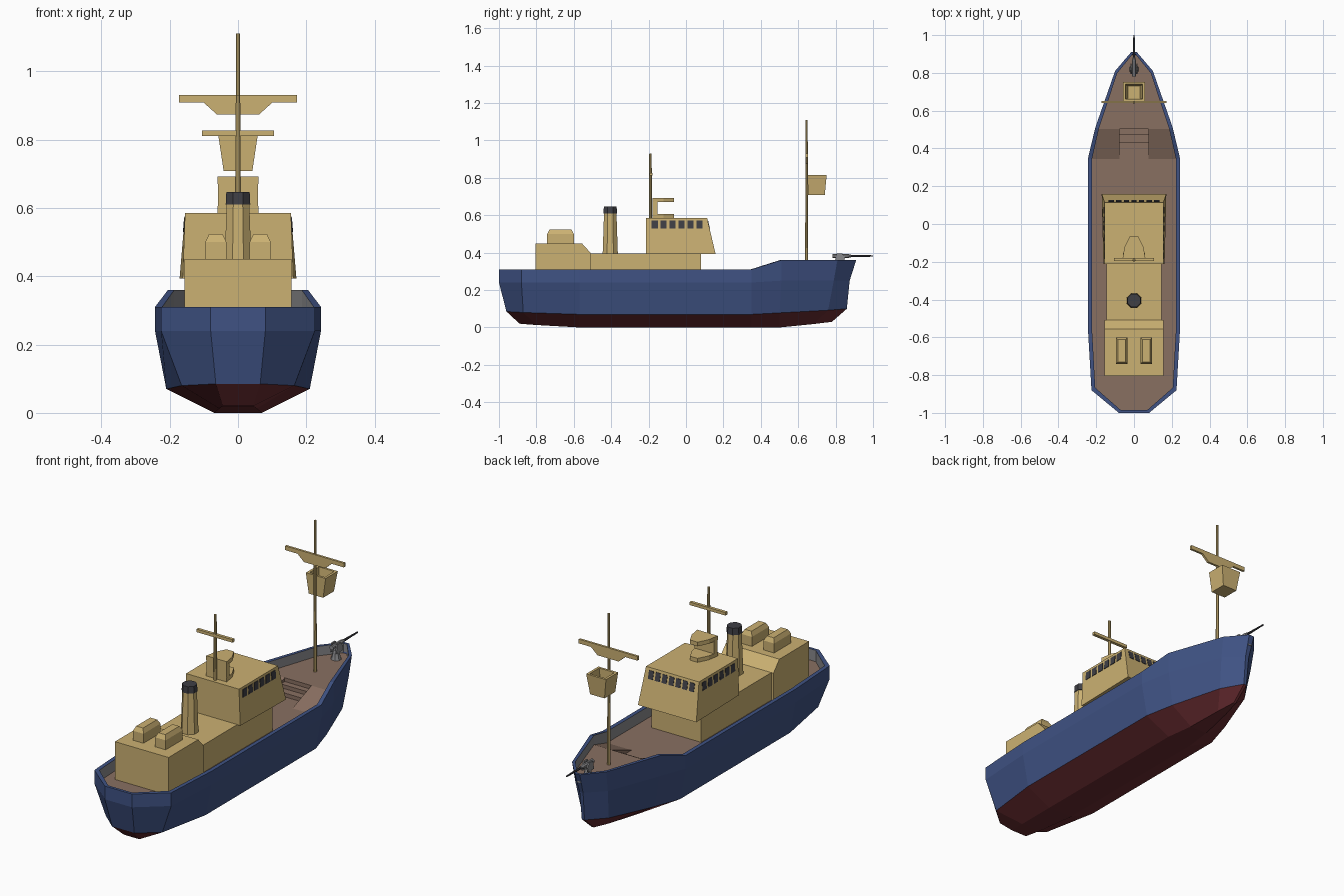
import bpy, bmesh, math
from mathutils import Vector

if "Cube" in bpy.data.objects:
    bpy.data.objects.remove(bpy.data.objects["Cube"])


def material(name, r, g, b):
    m = bpy.data.materials.new(name)
    m.diffuse_color = (r, g, b, 1)
    m.use_nodes = True
    m.node_tree.nodes["Principled BSDF"].inputs["Base Color"].default_value = m.diffuse_color
    return m


RED = material("red_paint", .14, .025, .03)
BLUE = material("blue_paint", .05, .085, .23)
TAN = material("tan_paint", .60, .44, .17)
BROWN = material("deck_brown", .25, .16, .12)
DARK = material("dark_glass", .05, .05, .06)
GREY = material("grey_metal", .25, .25, .26)


def mesh(name, verts, faces, mats, ids=None, recalc=True):
    me = bpy.data.meshes.new(name)
    me.from_pydata([tuple(v) for v in verts], [], faces)
    for m in mats:
        me.materials.append(m)
    if ids:
        for p, i in zip(me.polygons, ids):
            p.material_index = i
    if recalc:
        bm = bmesh.new()
        bm.from_mesh(me)
        bmesh.ops.recalc_face_normals(bm, faces=bm.faces)
        bm.to_mesh(me)
        bm.free()
    ob = bpy.data.objects.new(name, me)
    bpy.context.collection.objects.link(ob)
    return ob


def loft(name, rings, mat):
    n = len(rings[0])
    faces = [(k*n+i, k*n+(i+1) % n, (k+1)*n+(i+1) % n, (k+1)*n+i)
             for k in range(len(rings)-1) for i in range(n)]
    faces += [tuple(range(n)), tuple(range((len(rings)-1)*n, len(rings)*n))]
    return mesh(name, sum(rings, []), faces, [mat])


def rect(x0, x1, y0, y1, z):
    return [(x0, y0, z), (x1, y0, z), (x1, y1, z), (x0, y1, z)]


def box(name, x0, x1, y0, y1, z0, z1, mat):
    return loft(name, [rect(x0, x1, y0, y1, z0), rect(x0, x1, y0, y1, z1)], mat)


def tube(name, start, axis, steps, mat, sides=8):
    # steps: (distance along axis, radius)
    q = Vector(axis).to_track_quat('Z', 'Y')
    a = [2*math.pi*(i+.5)/sides for i in range(sides)]
    return loft(name, [[Vector(start) + q @ Vector((r*math.cos(t), r*math.sin(t), d))
                        for t in a] for d, r in steps], mat)


def side_prism(name, yz, x0, x1, mat):
    return loft(name, [[(x, y, z) for y, z in yz] for x in (x0, x1)], mat)


# Hull: half stations from stern to bow at four levels
bottom = [(.045, -.89, .02), (.055, -.80, .013), (.07, -.57, 0), (.07, .35, 0),
          (.05, .50, 0), (.025, .68, .018), (.006, .78, .03)]
water = [(.065, -.96, .085), (.165, -.87, .08), (.21, -.57, .07), (.21, .35, .07),
         (.17, .50, .078), (.08, .76, .092), (.008, .86, .10)]
mid = [(.08, -1, .24), (.225, -.88, .24), (.243, -.57, .24), (.243, .35, .24),
       (.202, .51, .25), (.095, .79, .25), (.01, .875, .25)]
top = [(.08, -1, .31), (.225, -.88, .31), (.243, -.57, .31), (.243, .35, .31),
       (.205, .51, .36), (.10, .81, .36), (.015, .91, .36)]
inner = [(x*.93-.004, y*.985, z) for x, y, z in top]
deck = [(x, y, .25 if i < 4 else .31) for i, (x, y, z) in enumerate(inner)]
levels = [h + [(-x, y, z) for x, y, z in reversed(h)]
          for h in (bottom, water, mid, top, inner, deck)]
n = 14
faces, ids = [], []
for k, m in enumerate((0, 1, 1, 1, 2)):
    for i in range(n):
        faces.append((k*n+i, k*n+(i+1) % n, (k+1)*n+(i+1) % n, (k+1)*n+i))
        ids.append(m)
for i in range(6):
    faces.append((i, i+1, n-2-i, n-1-i))
    ids.append(0)
mesh("hull", sum(levels, []), faces, [RED, BLUE, GREY], ids)

# Deck with side ramps and a central stair up to the foredeck
verts, faces = [], []


def poly(*pts):
    faces.append(tuple(range(len(verts), len(verts)+len(pts))))
    verts.extend(pts)


W = .078
for i in range(6):
    (x0, y0, z0), (x1, y1, z1) = deck[i], deck[i+1]
    spans = [(-x0, x0, x1, -x1)]
    if i == 3:
        spans = [(-x0, -W, -W, -x1), (W, x0, x1, W)]
    for a, b, c, d in spans:
        poly((a, y0, z0), (b, y0, z0), (c, y1, z1), (d, y1, z1))
stair = [(deck[3][1], .25), (.43, .25), (.43, .27), (.47, .27), (.47, .29),
         (deck[4][1], .29), (deck[4][1], .31)]
for (y0, z0), (y1, z1) in zip(stair, stair[1:]):
    poly((-W, y0, z0), (W, y0, z0), (W, y1, z1), (-W, y1, z1))
poly(*[(-W, y, z) for y, z in stair])
poly(*[(W, y, z) for y, z in reversed(stair)])
mesh("deck", verts, faces, [BROWN], recalc=False)

# Deckhouses
side_prism("aft_house", [(-.805, .25), (-.805, .45), (-.557, .45), (-.507, .395),
                         (-.507, .25)], -.157, .157, TAN)
box("mid_house", -.145, .145, -.508, .08, .25, .395, TAN)

# Wheelhouse with sloping front and sides
loft("wheelhouse", [
    [(-.162, -.213, .393), (.162, -.213, .393), (.171, .158, .393), (-.171, .158, .393)],
    [(-.155, -.213, .585), (.155, -.213, .585), (.155, .113, .585), (-.155, .113, .585)]], TAN)


def front_y(z):
    return .158 - (z-.393)*.045/.192


def side_x(y, z):
    x = .162 + .009*(y+.213)/.371
    return x + (.155-x)*(z-.393)/.192


# Wheelhouse windows
for i in range(7):
    x = (i-3)*.040
    loft("front_window", [[(x+s*.014, front_y(z)+o, z) for s, z in
                           ((-1, .53), (1, .53), (1, .572), (-1, .572))]
                          for o in (-.003, .002)], DARK)
for sx in (-1, 1):
    for i in range(6):
        y = -.168 + i*.048
        loft("side_window", [[(sx*(side_x(y+s*.017, z)+o), y+s*.017, z) for s, z in
                              ((-1, .53), (1, .53), (1, .572), (-1, .572))]
                             for o in (-.003, .002)], DARK)

# Roof lookout: two faceted plates joined by a back wall
plan = [(-.06, -.18), (.06, -.18), (.05, -.12), (.022, -.065), (-.022, -.065), (-.05, -.12)]
for name, z0, z1 in (("lookout_base", .584, .606), ("lookout_top", .67, .692)):
    loft(name, [[(x, y, z) for x, y in plan] for z in (z0, z1)], TAN)
box("lookout_back", -.058, .058, -.18, -.153, .60, .675, TAN)

# Aft mast and yard
tube("aft_mast", (0, -.19, .58), (0, 0, 1), [(0, .009), (.35, .007)], TAN)
box("aft_yard", -.105, .105, -.196, -.180, .811, .827, TAN)

# Funnel with dark cap
tube("funnel", (0, -.405, .39), (0, 0, 1), [(0, .044), (.222, .036)], TAN)
tube("funnel_cap", (0, -.405, .61), (0, 0, 1), [(0, .039), (.036, .037)], DARK)

# Two skylights on the aft house
for sx in (-1, 1):
    c = sx*.065
    loft("skylight", [rect(c-.031, c+.031, -.742, -.60, .448),
                      rect(c-.031, c+.031, -.742, -.60, .50),
                      rect(c-.020, c+.020, -.730, -.612, .523)], TAN)

# Fore mast, braced yard and open crow's nest
tube("fore_mast", (0, .645, .30), (0, 0, 1), [(0, .009), (.81, .006)], TAN)
yard = [(.172, .93), (.172, .908), (.10, .908), (.062, .874)]
yard += [(-x, z) for x, z in reversed(yard)]
loft("fore_yard", [[(x, y, z) for x, z in yard] for y in (.640, .652)], TAN)
loft("crows_nest", [rect(-.042, .042, .652, .742, .708), rect(-.058, .058, .650, .752, .815),
                    rect(-.045, .045, .662, .740, .815), rect(-.033, .033, .664, .730, .722)], TAN)

# Bow gun
tube("gun_pedestal", (0, .82, .305), (0, 0, 1), [(0, .028), (.02, .022), (.055, .014)], GREY)
for sx in (-1, 1):
    side_prism("gun_cheek", [(.795, .35), (.845, .35), (.85, .375), (.835, .395), (.805, .395)],
               sx*.012, sx*.019, GREY)
tube("gun_breech", (0, .782, .382), (0, 1, 0), [(0, .012), (.08, .012), (.10, .008)], GREY)
tube("gun_barrel", (0, .86, .382), (0, 1, 0), [(0, .007), (.06, .006), (.14, .004)], DARK)
